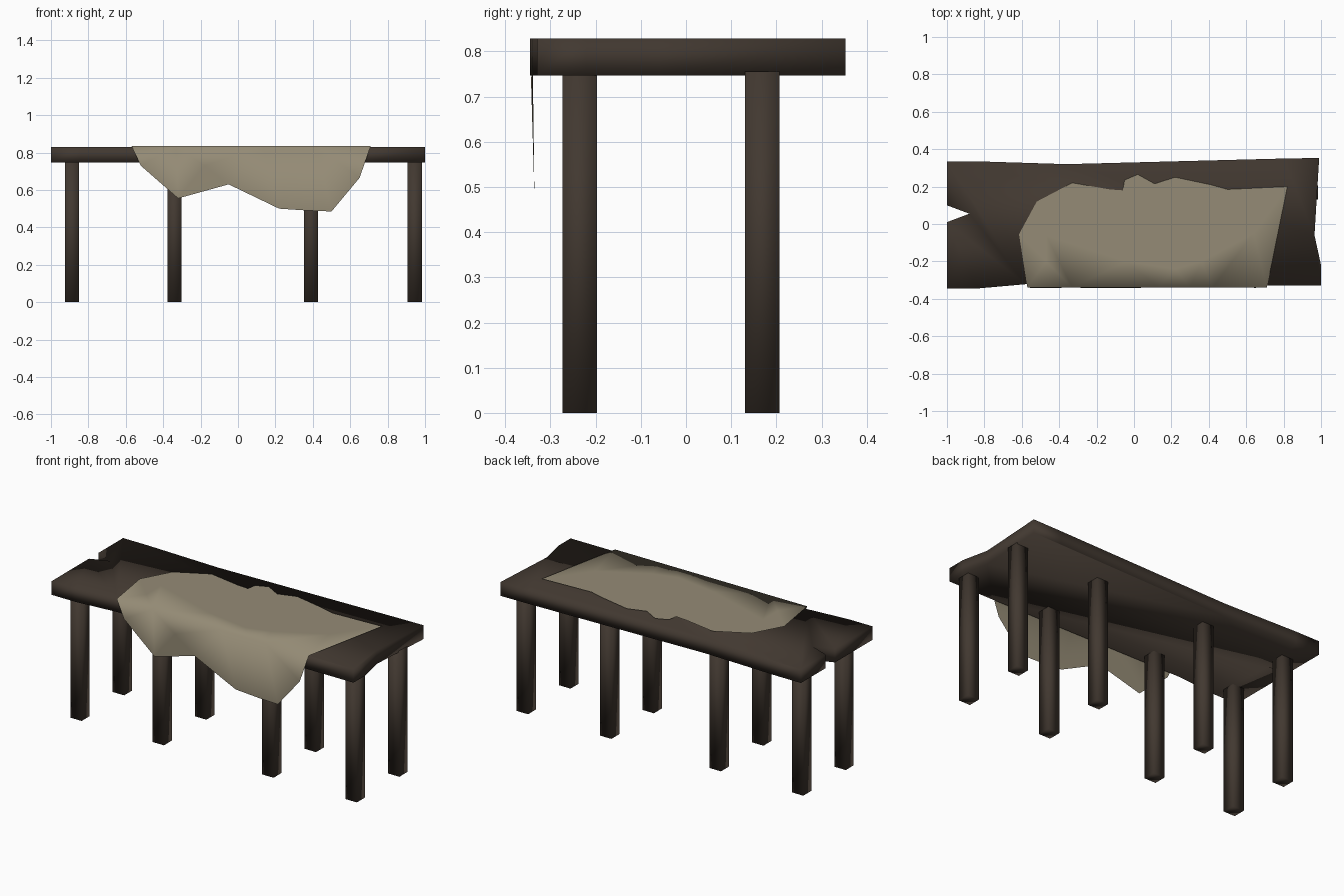
import bpy, bmesh
from mathutils import Vector
from mathutils.geometry import delaunay_2d_cdt

if "Cube" in bpy.data.objects:
    bpy.data.objects.remove(bpy.data.objects["Cube"])


def material(name, rgb):
    m = bpy.data.materials.new(name)
    m.diffuse_color = (*rgb, 1)
    m.use_nodes = True
    m.node_tree.nodes["Principled BSDF"].inputs["Base Color"].default_value = m.diffuse_color
    return m


wood = material("dark wood", (0.054, 0.040, 0.030))
linen = material("worn linen", (0.30, 0.26, 0.18))


def make_object(name, bm, mat):
    bmesh.ops.recalc_face_normals(bm, faces=bm.faces)
    for f in bm.faces:
        f.smooth = True
    mesh = bpy.data.meshes.new(name)
    bm.to_mesh(mesh)
    bm.free()
    mesh.materials.append(mat)
    ob = bpy.data.objects.new(name, mesh)
    bpy.context.collection.objects.link(ob)
    return ob


def prism(name, outline, z0, z1, mat):
    bm = bmesh.new()
    face = bm.faces.new([bm.verts.new((x, y, z0)) for x, y in outline])
    ext = bmesh.ops.extrude_face_region(bm, geom=[face], use_keep_orig=True)
    for v in ext["geom"]:
        if isinstance(v, bmesh.types.BMVert):
            v.co.z = z1
    return make_object(name, bm, mat)


# Worn plank top with a split in its left end
prism("table_top", [
    (-1, -.345), (-.84, -.345), (-.58, -.322), (.2, -.328), (.7, -.33), (1, -.33),
    (1, -.22), (.965, -.06), (.99, .353), (.8, .35), (-.36, .32), (-.84, .335),
    (-1, .335), (-1, .10), (-.88, .055), (-1, .01)], .747, .829, wood)

# Four pairs of square legs
h = .038
for i, x in enumerate((-.888, -.34, .39, .945)):
    for side, y in (("front", -.235), ("back", .169)):
        prism(f"{side}_leg_{i + 1}",
              [(x - h, y - h), (x + h, y - h), (x + h, y + h), (x - h, y + h)],
              0, .755, wood)

# Cloth: laid out flat, then folded down over the front edge
FOLD, TOP = -.34, .836
top_edge = [(.71, FOLD), (.82, .20), (.5, .185), (.41, .21), (.22, .25), (.11, .215),
            (.02, .265), (-.05, .235), (-.06, .18), (-.13, .185), (-.33, .22),
            (-.52, .12), (-.615, -.055), (-.57, FOLD)]
hang_edge = [(-.52, .73), (-.32, .555), (-.05, .63), (.22, .50), (.37, .49),
             (.50, .485), (.65, .665)]
outline = top_edge + [(x, FOLD - (TOP - z)) for x, z in hang_edge]
fold_line = [(x, FOLD) for x in (-.33, .13, .30, .42)]
creases = [(-.47, -.06), (-.47, -.2), (-.04, -.2), (.08, -.05), (.22, -.24),
           (.36, -.06), (.36, -.2), (.64, -.05), (-.18, FOLD - .106)]
pts = [Vector(p) for p in outline + fold_line + creases]
n = len(outline)
edges = [(i, (i + 1) % n) for i in range(n)]
chain = [len(top_edge) - 1] + list(range(n, n + 4)) + [0]
edges += list(zip(chain, chain[1:]))
verts, _, faces, *_ = delaunay_2d_cdt(pts, edges, [], 1, 1e-5)

bm = bmesh.new()
bv = []
for v in verts:
    drop = max(0, FOLD - v.y)
    y = max(v.y, FOLD) if drop < 1e-4 else FOLD - .006 + .03 * drop
    bv.append(bm.verts.new((v.x, y, TOP - drop)))
for f in faces:
    bm.faces.new([bv[i] for i in f])
make_object("draped_cloth", bm, linen)
